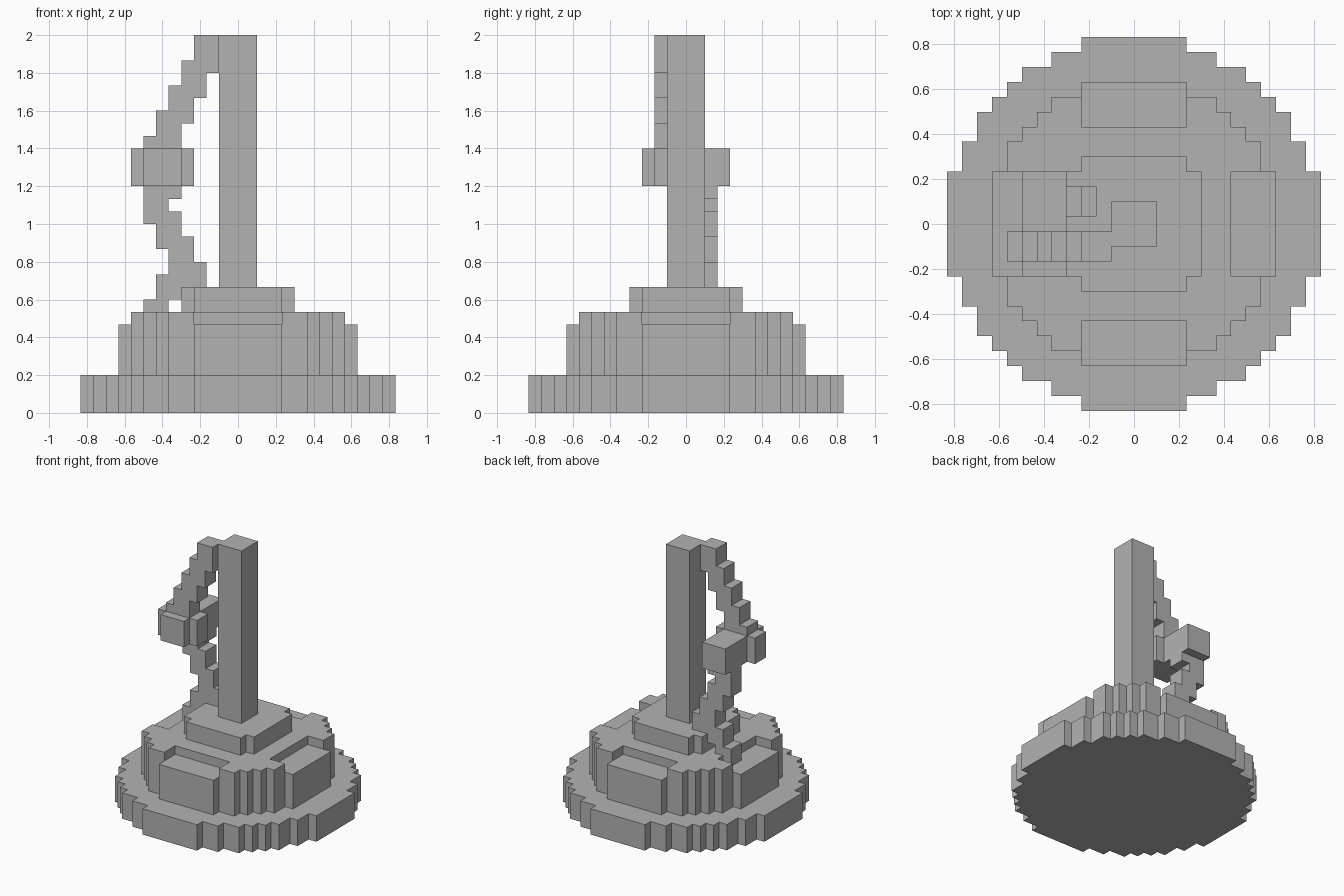
import bpy
import bmesh
from mathutils import Vector

U = 1 / 15  # one block of the stepped grid

if "Cube" in bpy.data.objects:
    bpy.data.objects.remove(bpy.data.objects["Cube"], do_unlink=True)

grey = bpy.data.materials.new("stone_grey")
grey.use_nodes = True
COLOUR = (0.45, 0.45, 0.45, 1)
grey.diffuse_color = COLOUR
grey.node_tree.nodes["Principled BSDF"].inputs["Base Color"].default_value = COLOUR


def prism(name, outline, offset):
    """Extrude a closed outline (in blocks) along an offset."""
    bm = bmesh.new()
    face = bm.faces.new([bm.verts.new(Vector(p) * U) for p in outline])
    result = bmesh.ops.extrude_face_region(bm, geom=[face], use_keep_orig=True)
    moved = [v for v in result["geom"] if isinstance(v, bmesh.types.BMVert)]
    bmesh.ops.translate(bm, verts=moved, vec=Vector(offset) * U)
    bmesh.ops.recalc_face_normals(bm, faces=bm.faces)
    mesh = bpy.data.meshes.new(name)
    bm.to_mesh(mesh)
    bm.free()
    mesh.materials.append(grey)
    obj = bpy.data.objects.new(name, mesh)
    bpy.context.collection.objects.link(obj)
    return obj


def stepped_disc(name, corners, z0, z1):
    """Quarter staircase turned four times around z."""
    quarter = [corners[0]]
    for (ax, ay), (bx, by) in zip(corners, corners[1:]):
        quarter += [(bx, ay), (bx, by)]
    outline = []
    for turn in range(4):
        outline += [(x, y, z0) for x, y in quarter]
        quarter = [(-y, x) for x, y in quarter]
    return prism(name, outline, (0, 0, z1 - z0))


def stepped_arm(name, rows, y0, y1):
    """Side silhouette from rows of (z0, z1, x0, x1), lowest first."""
    left, right = [], []
    for z0, z1, x0, x1 in rows:
        left += [(x0, y0, z0), (x0, y0, z1)]
        right += [(x1, y0, z0), (x1, y0, z1)]
    outline = []
    for p in right + left[::-1]:
        if not outline or outline[-1] != p:
            outline.append(p)
    return prism(name, outline, (0, y1 - y0, 0))


def box(name, x0, x1, y0, y1, z0, z1):
    outline = [(x0, y0, z0), (x1, y0, z0), (x1, y1, z0), (x0, y1, z0)]
    return prism(name, outline, (0, 0, z1 - z0))


# Stacked round base, the upper layer notched on four sides
stepped_disc("base_disc", [(12.5, 3.5), (11.5, 5.5), (10.5, 7.5), (9.5, 8.5),
                           (8.5, 9.5), (7.5, 10.5), (5.5, 11.5), (3.5, 12.5)], 0, 3)
shoulder = [(8.5, 5.5), (7.5, 6.5), (6.5, 7.5), (5.5, 8.5)]
stepped_disc("middle_disc", [(9.5, 3.5)] + shoulder + [(3.5, 9.5)], 3, 7)
stepped_disc("notched_rim", [(6.5, 3.5)] + shoulder + [(3.5, 6.5)], 7, 8)
stepped_disc("plinth", [(4.5, 3.5), (3.5, 4.5)], 8, 10)

# Square post
box("post", -1.5, 1.5, -1.5, 1.5, 10, 30)

# Block hanging beside the post
box("hanging_block", -7.5, -4.5, -3.5, 3.5, 18, 21)

# Upper cord from the post top through the block
stepped_arm("upper_cord", [
    (18, 21, -8.5, -3.5), (21, 22, -7.5, -4.5), (22, 23, -6.5, -4.5),
    (23, 24, -6.5, -3.5), (24, 25, -5.5, -3.5), (25, 26, -5.5, -2.5),
    (26, 27, -4.5, -2.5), (27, 28, -4.5, -1.5), (28, 30, -3.5, -1.5)], -2.5, -0.5)

# Lower cord zigzagging from the block to the base
stepped_arm("lower_cord", [
    (7, 9, -7.5, -5.5), (9, 10, -6.5, -4.5), (10, 11, -6.5, -2.5),
    (11, 12, -5.5, -2.5), (12, 13, -5.5, -3.5), (13, 14, -6.5, -3.5),
    (14, 15, -6.5, -4.5), (15, 16, -7.5, -4.5), (16, 17, -7.5, -5.5),
    (17, 18, -7.5, -4.5)], 0.5, 2.5)
